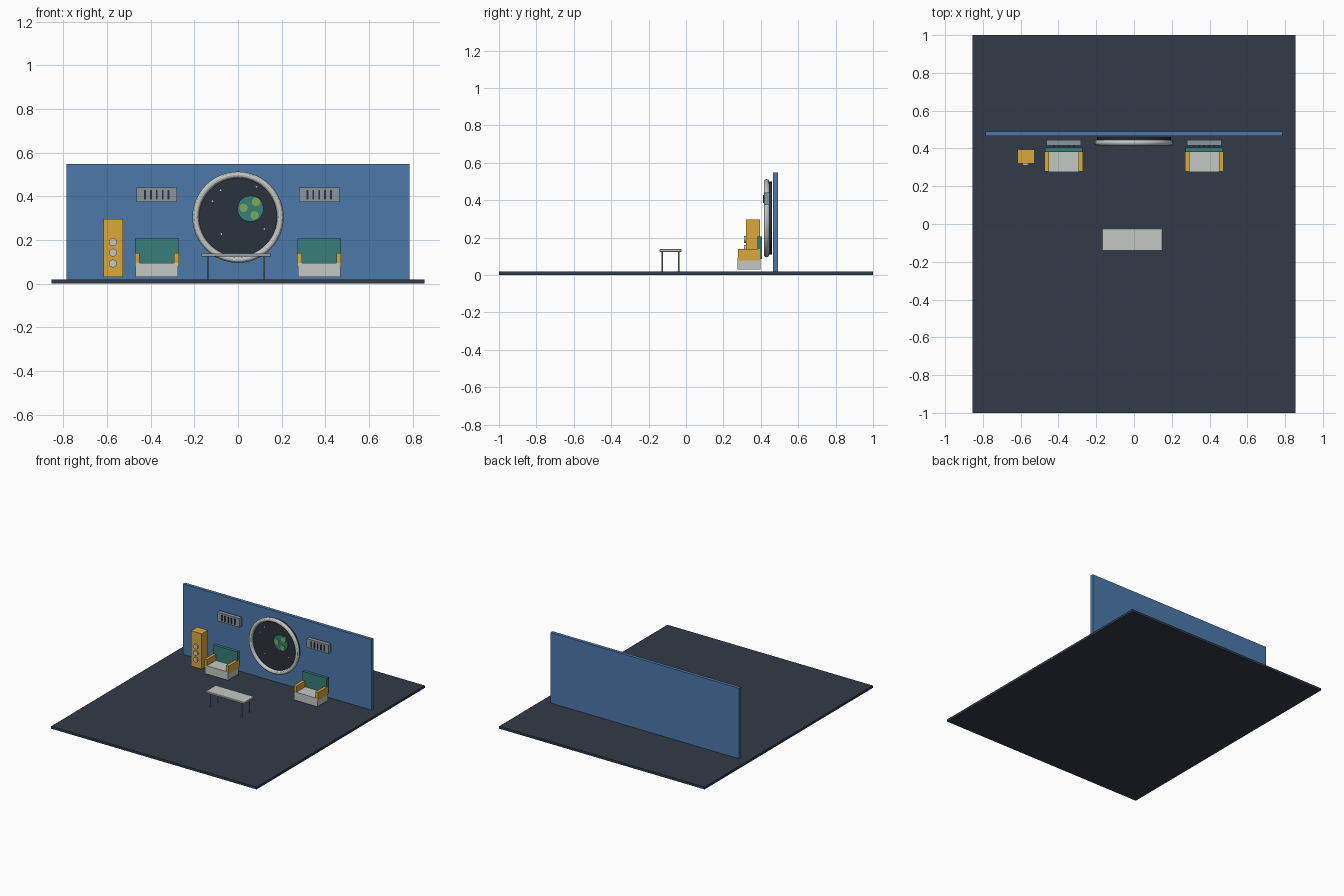
import bpy, math

if "Cube" in bpy.data.objects:
    bpy.data.objects.remove(bpy.data.objects["Cube"])


def mat(name, hexcol):
    m = bpy.data.materials.new(name)
    rgb = [int(hexcol[i:i + 2], 16) / 255 for i in (0, 2, 4)]
    lin = [c / 12.92 if c <= 0.04045 else ((c + 0.055) / 1.055) ** 2.4 for c in rgb]
    m.diffuse_color = (*lin, 1)
    m.use_nodes = True
    m.node_tree.nodes["Principled BSDF"].inputs["Base Color"].default_value = m.diffuse_color
    return m


NAVY = mat("navy", "323b48")
BLUE = mat("blue", "4d78aa")
CREAM = mat("cream", "c3c9c5")
TEAL = mat("teal", "377d78")
YELLOW = mat("yellow", "dba93a")
STEEL = mat("steel", "8a979f")
DARK = mat("dark", "2b323b")
GREEN = mat("green", "7fa85a")


def finish(name, m):
    ob = bpy.context.object
    ob.name = name
    ob.data.materials.append(m)
    return ob


def box(name, x, y, z, m, bevel=0):
    """Box from (min, max) ranges on each axis."""
    r = (x, y, z)
    bpy.ops.mesh.primitive_cube_add(size=1, location=[(a + b) / 2 for a, b in r])
    ob = finish(name, m)
    ob.scale = [b - a for a, b in r]
    bpy.ops.object.transform_apply(location=False, rotation=False, scale=True)
    if bevel:
        mod = ob.modifiers.new("bevel", "BEVEL")
        mod.width, mod.segments = bevel, 1
    return ob


def disc(name, x, z, r, y, m, sides=24):
    """Cylinder facing the front, spanning the y range."""
    bpy.ops.mesh.primitive_cylinder_add(
        vertices=sides, radius=r, depth=y[1] - y[0],
        location=(x, (y[0] + y[1]) / 2, z), rotation=(math.pi / 2, 0, 0))
    return finish(name, m)


# Room shell
box("floor", (-0.855, 0.855), (-1, 1), (0, 0.018), NAVY)
box("back_wall", (-0.785, 0.785), (0.466, 0.491), (0.012, 0.548), BLUE)

# Round window: rim, dark sky, planet with land patches, stars
WZ = 0.304
bpy.ops.mesh.primitive_torus_add(
    major_radius=0.194, minor_radius=0.015, major_segments=48, minor_segments=12,
    location=(0, 0.431, WZ), rotation=(math.pi / 2, 0, 0))
finish("window_rim", CREAM)
bpy.ops.object.shade_smooth_by_angle()
disc("window_sky", 0, WZ, 0.195, (0.434, 0.460), DARK, 48)
disc("planet", 0.057, 0.343, 0.06, (0.425, 0.436), TEAL, 32)
for i, (x, z, r) in enumerate([(0.026, 0.347, 0.019), (0.083, 0.375, 0.020), (0.076, 0.313, 0.019)]):
    disc(f"land_patch_{i}", x, z, r, (0.421, 0.427), GREEN, 16)
for i, (x, z) in enumerate([(-0.08, 0.428), (0.085, 0.444), (-0.117, 0.378), (0.12, 0.25), (-0.076, 0.227)]):
    disc(f"star_{i}", x, z, 0.004, (0.428, 0.436), CREAM, 8)

# Mirrored wall vents and armchairs
for side, s in (("left", -1), ("right", 1)):
    c = 0.372 * s
    box(f"{side}_vent", (c - 0.092, c + 0.092), (0.416, 0.446), (0.374, 0.441), STEEL)
    for i in range(5):
        x = c + (i - 2) * 0.027
        box(f"{side}_vent_slot_{i}", (x - 0.004, x + 0.004), (0.411, 0.418), (0.386, 0.429), DARK)

    box(f"{side}_seat", (c - 0.097, c + 0.097), (0.275, 0.398), (0.031, 0.094), CREAM)
    box(f"{side}_seat_back", (c - 0.1, c + 0.1), (0.381, 0.405), (0.085, 0.206), TEAL)
    for e, t in (("outer", s), ("inner", -s)):
        a = c + t * 0.09
        box(f"{side}_{e}_arm", (a - 0.011, a + 0.011), (0.277, 0.396), (0.078, 0.139), YELLOW)

# Air cabinet with three round outlets
box("air_cabinet", (-0.617, -0.527), (0.321, 0.395), (0.03, 0.296), YELLOW)
for i, z in enumerate((0.092, 0.142, 0.19)):
    disc(f"air_outlet_{i}", -0.573, z, 0.018, (0.311, 0.323), CREAM, 20)

# Low table on thin legs
box("table_top", (-0.169, 0.151), (-0.141, -0.024), (0.124, 0.138), CREAM, 0.002)
for i, (x, y) in enumerate([(x, y) for x in (-0.139, 0.121) for y in (-0.128, -0.038)]):
    bpy.ops.mesh.primitive_cylinder_add(vertices=10, radius=0.004, depth=0.108, location=(x, y, 0.072))
    finish(f"table_leg_{i}", STEEL)
